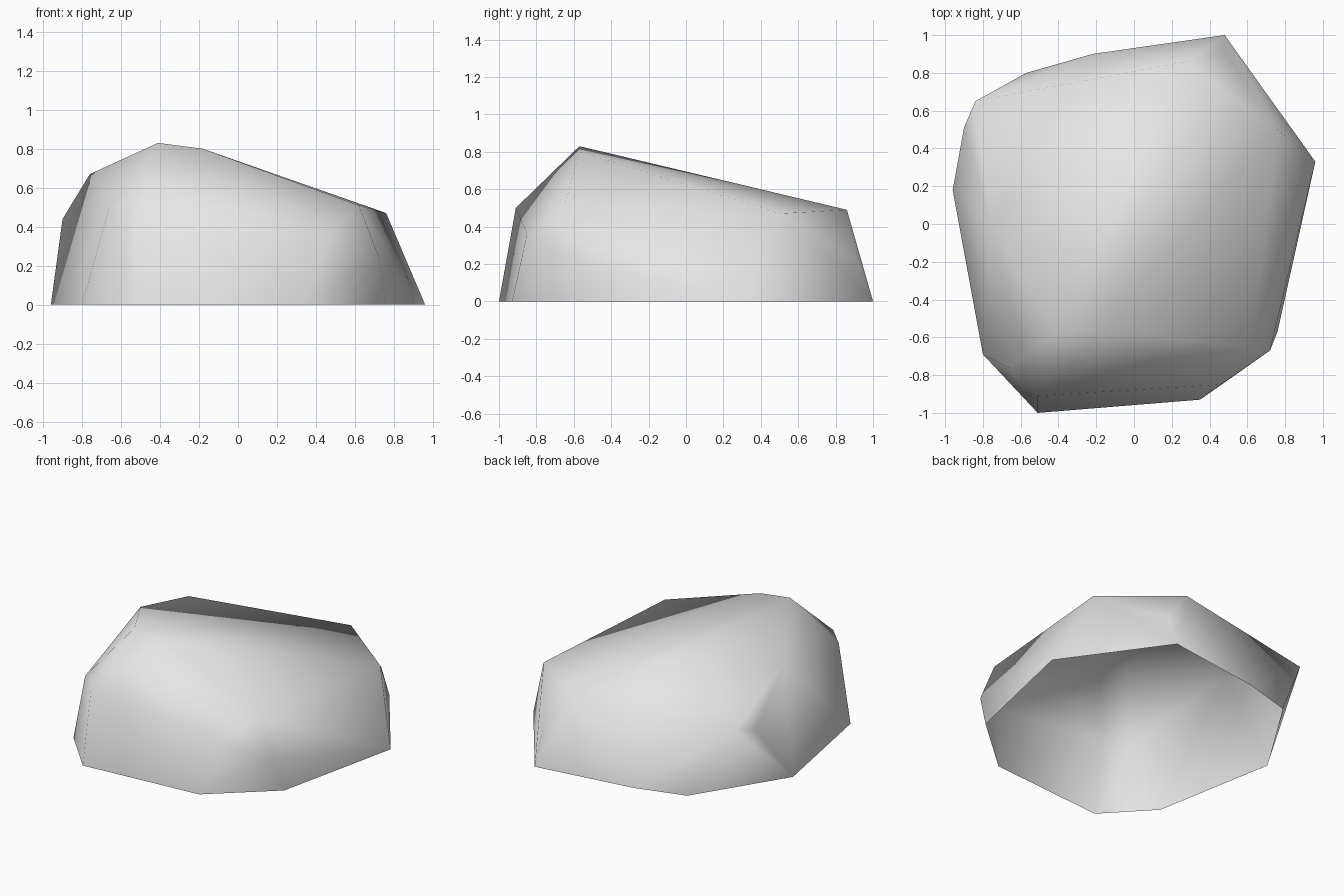
import bpy
import bmesh

cube = bpy.data.objects.get("Cube")
if cube:
    bpy.data.objects.remove(cube, do_unlink=True)

# Ground outline of the boulder, counter-clockwise
footprint = [(-.51, -1), (.35, -.93), (.76, -.57), (.96, .33), (.48, 1),
             (-.22, .9), (-.57, .8), (-.96, .18), (-.8, -.69)]

# Corners chipped around the shoulder
shoulder = [(-.66, -.76, .5), (-.51, -.91, .5), (.46, -.85, .36),
            (.72, -.67, .25), (.62, -.65, .51), (.76, .5, .47),
            (.48, .91, .23), (.28, .86, .49), (-.84, .65, .476),
            (-.9, .51, .44)]

# High ridge
crown = [(-.76, 0, .67), (-.41, -.57, .83), (-.18, -.57, .8)]


def make_material(name, color):
    mat = bpy.data.materials.new(name)
    mat.use_nodes = True
    mat.diffuse_color = color
    for node in mat.node_tree.nodes:
        if node.type == 'BSDF_PRINCIPLED':
            node.inputs["Base Color"].default_value = color
    return mat


def make_boulder(name, corners, mat):
    bm = bmesh.new()
    for corner in corners:
        bm.verts.new(corner)
    bmesh.ops.convex_hull(bm, input=bm.verts[:])
    # Open underside
    under = [f for f in bm.faces if all(v.co.z < .001 for v in f.verts)]
    bmesh.ops.delete(bm, geom=under, context='FACES')
    bmesh.ops.recalc_face_normals(bm, faces=bm.faces[:])
    # Soft shading over the whole shell
    for face in bm.faces:
        face.smooth = True
    mesh = bpy.data.meshes.new(name)
    bm.to_mesh(mesh)
    bm.free()
    mesh.materials.append(mat)
    obj = bpy.data.objects.new(name, mesh)
    bpy.context.collection.objects.link(obj)
    return obj


stone_grey = make_material("stone_grey", (.8, .8, .8, 1))
ground_ring = [(x, y, 0) for x, y in footprint]
make_boulder("boulder", ground_ring + shoulder + crown, stone_grey)
